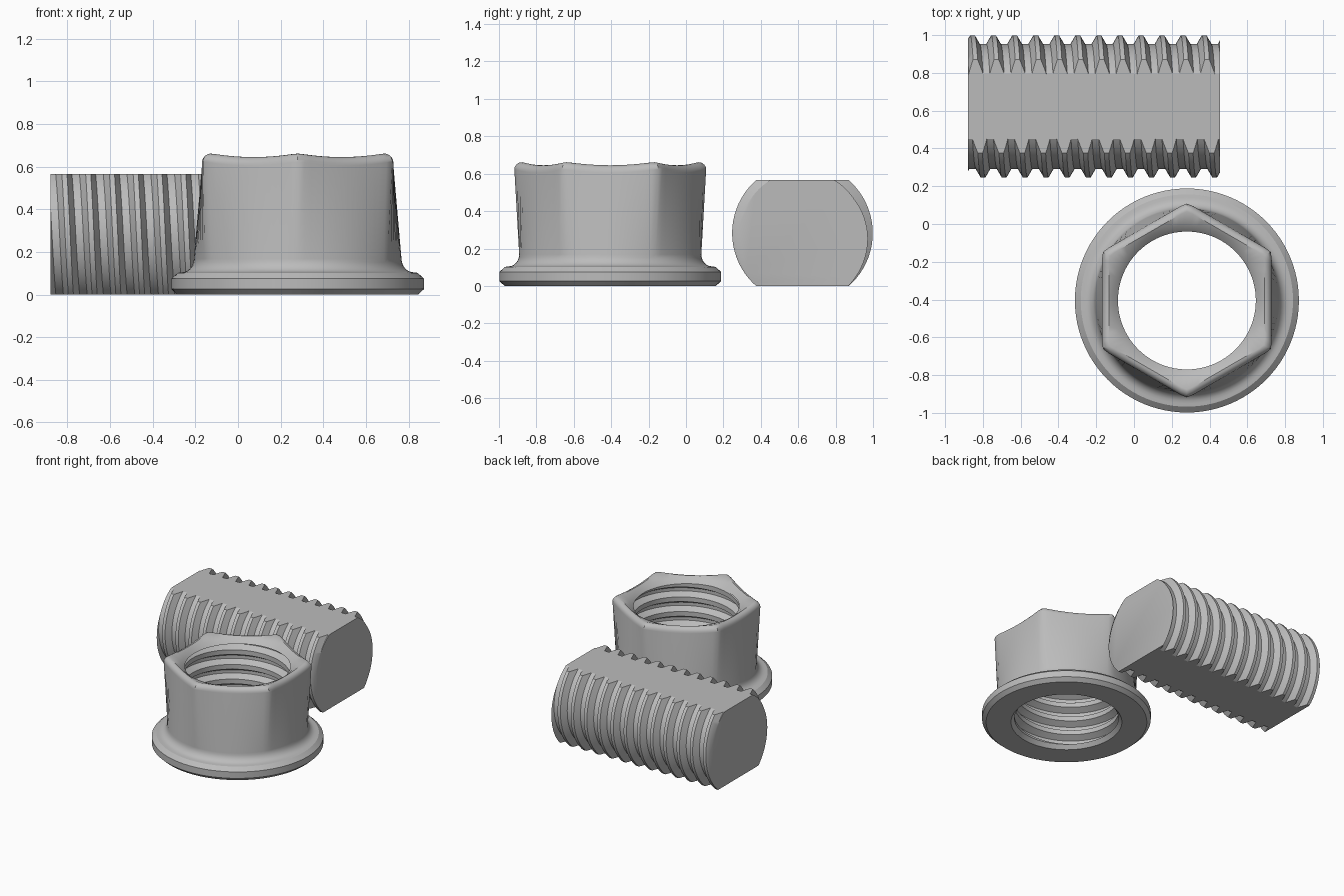
import bpy, bmesh, math
from mathutils import Matrix, Vector

if "Cube" in bpy.data.objects:
    bpy.data.objects.remove(bpy.data.objects["Cube"], do_unlink=True)

steel = bpy.data.materials.new("grey steel")
steel.use_nodes = True
GREY = (0.5, 0.5, 0.5, 1)
steel.diffuse_color = GREY
steel.node_tree.nodes["Principled BSDF"].inputs["Base Color"].default_value = GREY

PITCH, CREST, FLANK, SEG = 0.1115, 0.012, 0.026, 72
NUT = Vector((0.28, -0.405, 0))
ROD_Y, ROD_Z = 0.6225, 0.2825


def add_thread(bm, root, crest, start, turns, flip=False):
    """Right-handed helical thread surface winding up the z axis."""
    profile = [(-CREST, crest), (CREST, crest), (CREST + FLANK, root),
               (PITCH - CREST - FLANK, root)]
    rows = []
    for s in range(turns * SEG + 1):
        a = 2 * math.pi * s / SEG
        rows.append([bm.verts.new((r * math.cos(a), r * math.sin(a),
                                   start + PITCH * s / SEG + dz))
                     for dz, r in profile])
    for s in range((turns - 1) * SEG):
        low = rows[s] + [rows[s + SEG][0]]
        high = rows[s + 1] + [rows[s + 1 + SEG][0]]
        for j in range(4):
            quad = [low[j], high[j], high[j + 1], low[j + 1]]
            bm.faces.new(quad[::-1] if flip else quad)


def cut(bm, point, normal, cap=True):
    """Trim away everything on the normal side and close the opening."""
    bmesh.ops.bisect_plane(bm, geom=bm.verts[:] + bm.edges[:] + bm.faces[:],
                           plane_co=point, plane_no=normal, clear_outer=True)
    if cap:
        p, n = Vector(point), Vector(normal)
        rim = [e for e in bm.edges if e.is_boundary
               and all(abs((v.co - p).dot(n)) < 1e-4 for v in e.verts)]
        bmesh.ops.holes_fill(bm, edges=rim, sides=0)


def finish(bm, name):
    mesh = bpy.data.meshes.new(name)
    bm.to_mesh(mesh)
    bm.free()
    mesh.materials.append(steel)
    obj = bpy.data.objects.new(name, mesh)
    bpy.context.collection.objects.link(obj)
    mesh.shade_smooth()
    mesh.set_sharp_from_angle(angle=math.radians(32))
    return obj


# Threaded rod lying along x, with flats above and below
bm = bmesh.new()
add_thread(bm, 0.331, 0.376, -0.855 - 2 * PITCH, 17)
axes = Matrix(((0, 0, 1, 0), (1, 0, 0, ROD_Y), (0, 1, 0, ROD_Z), (0, 0, 0, 1)))
bmesh.ops.transform(bm, matrix=axes, verts=bm.verts[:])
cut(bm, (-0.88, 0, 0), (-1, 0, 0))
cut(bm, (0.455, 0, 0), (1, 0, 0))
cut(bm, (0, 0, 0), (0, 0, -1))
cut(bm, (0, 0, 2 * ROD_Z), (0, 0, 1))
bmesh.ops.recalc_face_normals(bm, faces=bm.faces[:])
finish(bm, "threaded_rod")

# Nut body: round flange lofted into a hexagon with a dished top
# Each ring is radius (or apothem), height, and whether it is a hexagon
rings = [(0.365, 0.03, 0), (0.39, 0, 0), (0.565, 0, 0), (0.593, 0.026, 0),
         (0.593, 0.075, 0), (0.562, 0.102, 0)]
for i in range(7):
    a = math.pi / 2 * i / 6
    rings.append((0.545 - 0.058 * math.sin(a), 0.168 - 0.064 * math.cos(a), 0))
for i in range(6):
    a = math.pi / 2 * i / 5
    rings.append((0.412 + 0.037 * math.cos(a), 0.605 + 0.04 * math.sin(a), 1))
rings += [(0.395, 0.634, 0), (0.365, 0.605, 0)]

bm = bmesh.new()
SIDES = 96
loops = []
for radius, z, hexagon in rings:
    loop = []
    for k in range(SIDES):
        a = 2 * math.pi * k / SIDES
        r, lift = radius, 0
        if hexagon:
            off = (a + math.pi / 6) % (math.pi / 3) - math.pi / 6
            r = min(radius / math.cos(off), radius * 1.142)
            lift = 0.28 * (r - radius)
        loop.append(bm.verts.new((r * math.cos(a), r * math.sin(a), z + lift)))
    loops.append(loop)
for a, b in zip(loops, loops[1:]):
    for k in range(SIDES):
        n = (k + 1) % SIDES
        bm.faces.new((a[k], a[n], b[n], b[k]))
finish(bm, "flange_nut").location = NUT

# Inner thread of the nut
bm = bmesh.new()
add_thread(bm, 0.366, 0.411, -2 * PITCH, 11, flip=True)
cut(bm, (0, 0, 0.03), (0, 0, -1), cap=False)
cut(bm, (0, 0, 0.605), (0, 0, 1), cap=False)
finish(bm, "nut_inner_thread").location = NUT
